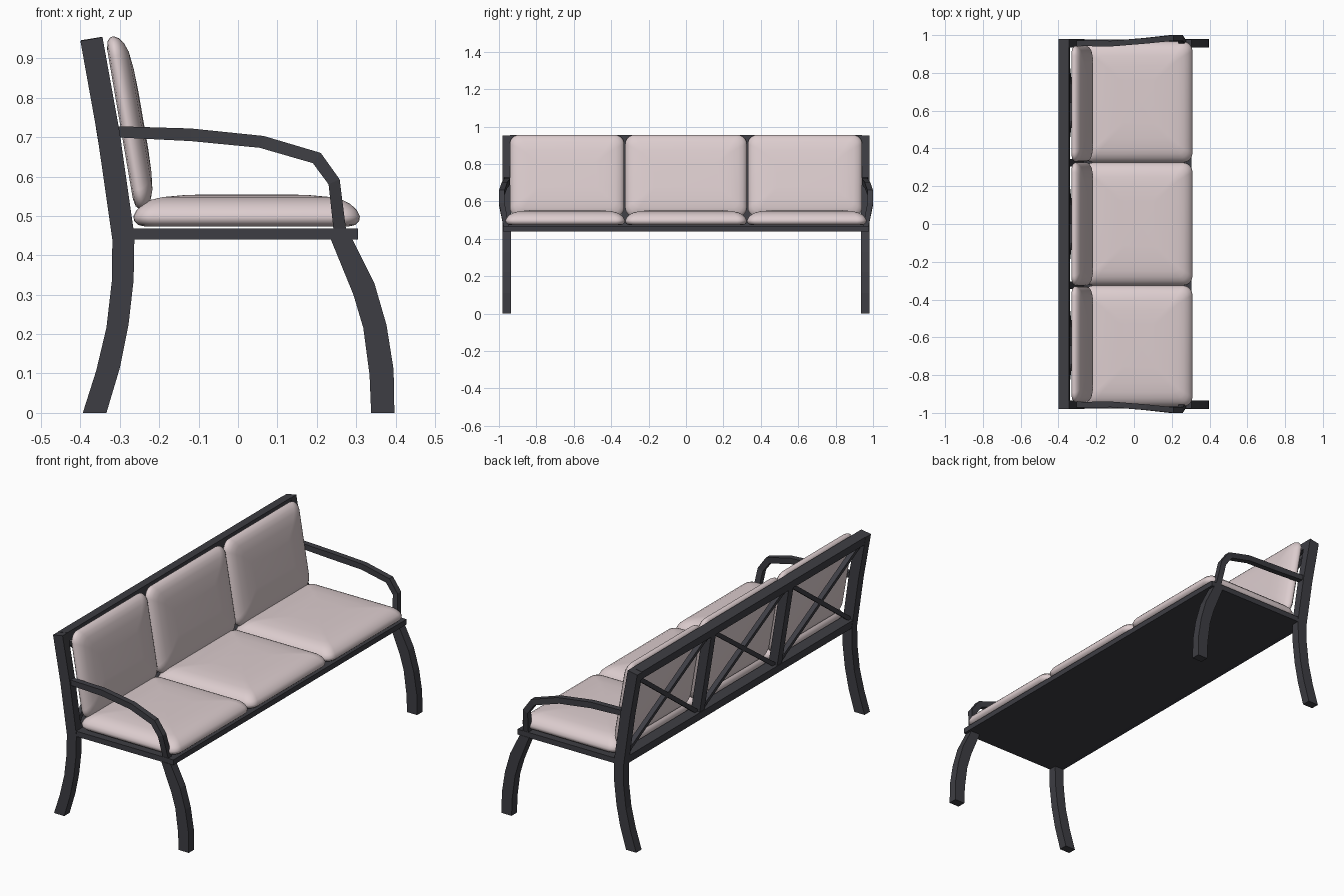
import bpy, bmesh, math
from mathutils import Vector, Matrix

if "Cube" in bpy.data.objects:
    bpy.data.objects.remove(bpy.data.objects["Cube"])


def material(name, rgb):
    m = bpy.data.materials.new(name)
    m.diffuse_color = (*rgb, 1)
    m.use_nodes = True
    m.node_tree.nodes["Principled BSDF"].inputs["Base Color"].default_value = m.diffuse_color
    return m


METAL = material("dark frame", (0.047, 0.047, 0.056))
FABRIC = material("pale pink fabric", (0.72, 0.61, 0.62))


def finish(bm, name, mat):
    bmesh.ops.recalc_face_normals(bm, faces=bm.faces)
    me = bpy.data.meshes.new(name)
    bm.to_mesh(me)
    bm.free()
    me.materials.append(mat)
    ob = bpy.data.objects.new(name, me)
    bpy.context.collection.objects.link(ob)
    return ob


def loft(name, rings, mat):
    """Skin a list of equal closed rings and cap both ends."""
    bm = bmesh.new()
    loops = [[bm.verts.new(p) for p in r] for r in rings]
    n = len(loops[0])
    for a, b in zip(loops, loops[1:]):
        for i in range(n):
            j = (i + 1) % n
            bm.faces.new((a[i], a[j], b[j], b[i]))
    bm.faces.new(loops[0])
    bm.faces.new(loops[-1])
    return finish(bm, name, mat)


def strip(name, left, right, ys, width):
    """Bent bar: left and right edges in xz, centre line y, thickness along y."""
    h = width / 2
    rings = [[(l[0], y - h, l[1]), (r[0], y - h, r[1]), (r[0], y + h, r[1]), (l[0], y + h, l[1])]
             for l, r, y in zip(left, right, ys)]
    return loft(name, rings, METAL)


# Backrest lean: centre of the posts at height z
def back_x(z):
    return -0.291 - 0.162 * (z - 0.45)


LEAN = math.atan(0.162)
NORMAL = Vector((math.cos(LEAN), 0, math.sin(LEAN)))


def back_bar(name, y0, z0, y1, z1, width, depth):
    """Bar lying in the leaning back plane."""
    p, q = Vector((back_x(z0), y0, z0)), Vector((back_x(z1), y1, z1))
    side = (q - p).normalized().cross(NORMAL) * width / 2
    d = NORMAL * depth / 2
    loft(name, [[c + side + d, c - side + d, c - side - d, c + side - d] for c in (p, q)], METAL)


def cushion(name, length, width, profile, matrix):
    """Pillow from rounded rectangles; profile is (inset, height)."""
    rings = []
    for inset, h in profile:
        a, b, r = length / 2 - inset, width / 2 - inset, max(0.05 - inset * 0.4, 0.015)
        ring = []
        for k, (sx, sy) in enumerate(((1, 1), (-1, 1), (-1, -1), (1, -1))):
            for i in range(7):
                t = math.radians(90 * k + 15 * i)
                ring.append(matrix @ Vector((sx * (a - r) + r * math.cos(t),
                                             sy * (b - r) + r * math.sin(t), h)))
        rings.append(ring)
    ob = loft(name, rings, FABRIC)
    bpy.context.view_layer.objects.active = ob
    ob.select_set(True)
    bpy.ops.object.shade_smooth_by_angle(angle=math.radians(60))
    ob.select_set(False)


# Legs, posts and armrests at both ends
for s, tag in ((1, "left"), (-1, "right")):
    strip("back_leg_post_" + tag,
          [(-.394, 0), (-.36, .107), (-.334, .216), (-.32, .337), (-.319, .44), (-.357, .705), (-.4, .944)],
          [(-.334, 0), (-.30, .114), (-.278, .223), (-.265, .337), (-.263, .45), (-.30, .71), (-.344, .954)],
          [s * .9575] * 7, .045)
    strip("front_leg_" + tag,
          [(.338, 0), (.334, .096), (.318, .216), (.293, .30), (.235, .442)],
          [(.397, 0), (.395, .11), (.377, .223), (.346, .33), (.29, .442)],
          [s * .9575] * 5, .045)
    strip("armrest_" + tag,
          [(-.32, .728), (-.12, .722), (.065, .703), (.21, .66), (.258, .593), (.275, .46)],
          [(-.32, .70), (-.12, .69), (.055, .673), (.19, .634), (.23, .58), (.243, .46)],
          [s * y for y in (.957, .955, .97, .985, .985, .96)], .03)

# Seat plate
loft("seat_plate", [[(-.29, y, .44), (.305, y, .44), (.305, y, .468), (-.29, y, .468)]
                    for y in (-.978, .978)], METAL)

# Back frame: rails, dividers, crossed braces
back_bar("top_rail", -.94, .928, .94, .928, .045, .055)
back_bar("bottom_rail", -.94, .465, .94, .465, .045, .055)
for y in (-.325, .325):
    back_bar("back_divider", y, .47, y, .925, .04, .05)
for y0, y1 in ((-.94, -.345), (-.305, .305), (.345, .94)):
    back_bar("cross_brace", y0, .485, y1, .91, .022, .025)
    back_bar("cross_brace", y0, .91, y1, .485, .022, .025)

# Cushions: three seats and three backs
seat_profile = [(.03, 0), (.012, .004), (.002, .014), (0, .026), (.008, .042), (.024, .057),
                (.045, .068), (.075, .075), (.13, .08), (.2, .082)]
back_profile = [(.03, 0), (.01, .004), (.001, .013), (0, .022), (.007, .034), (.022, .045),
                (.045, .053), (.09, .058), (.15, .06)]
up = Vector((-math.sin(math.radians(9.75)), 0, math.cos(math.radians(9.75))))
out = Vector((up.z, 0, -up.x))
for y, seat_w, back_w in ((-.646, .64, .612), (0, .65, .65), (.646, .64, .612)):
    cushion("seat_cushion", .575, seat_w, seat_profile, Matrix.Translation((.022, y, .473)))
    yb = y * .985
    frame = Matrix(((up.x, 0, out.x, -.2995), (0, 1, 0, yb), (up.z, 0, out.z, .733), (0, 0, 0, 1)))
    cushion("back_cushion", .445, back_w, back_profile, frame)
